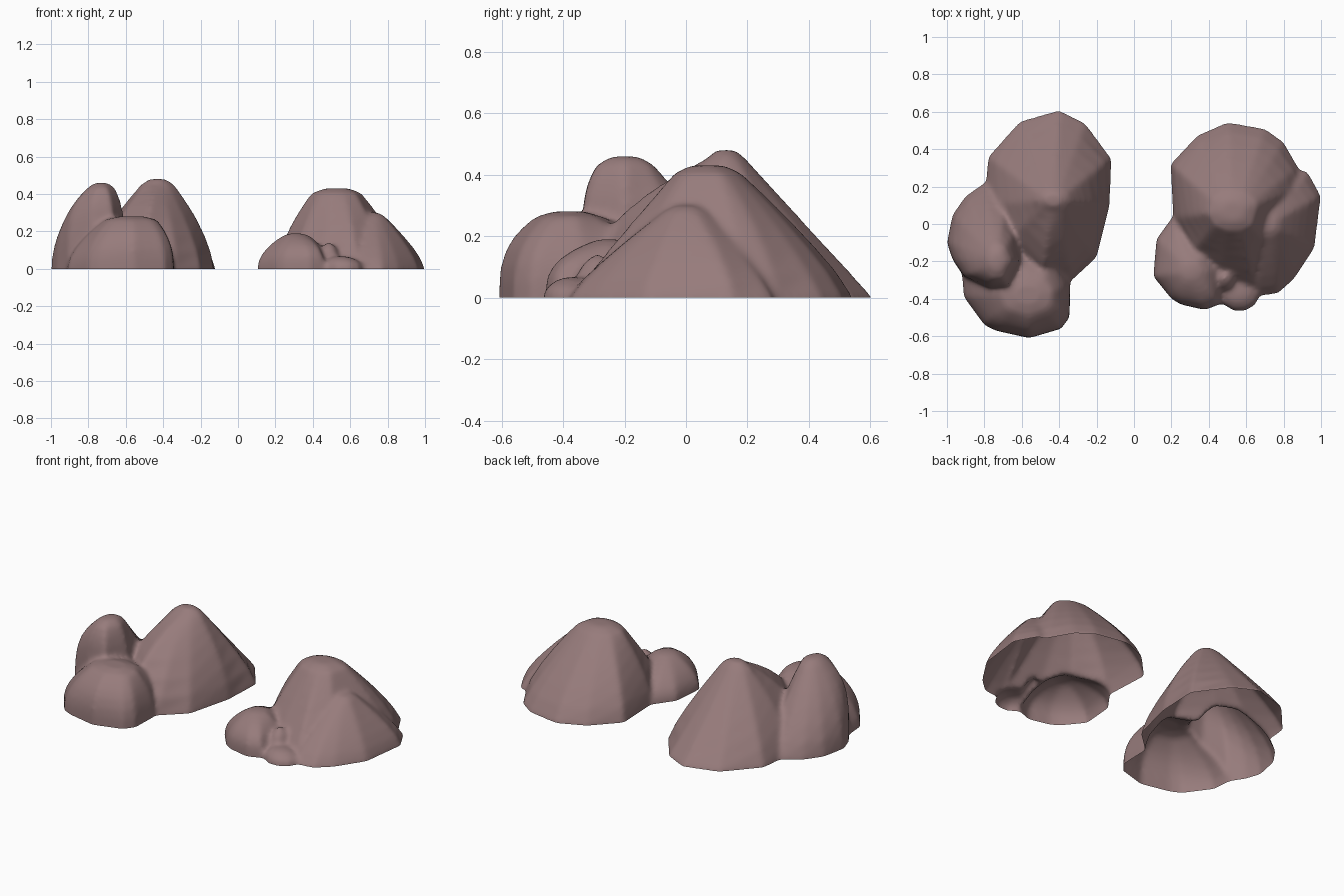
import bpy, bmesh, math
from mathutils import Vector

if "Cube" in bpy.data.objects:
    bpy.data.objects.remove(bpy.data.objects["Cube"])

LEVELS = (0, 0.2, 0.4, 0.6, 0.75, 0.87, 0.96, 1.0)


def mound(bm, outline, top, top_r):
    """Loft a base outline of (x, y, bulge) up to a small rounded elliptical summit."""
    cx, cy, cz = top
    rings = [[bm.verts.new((x, y, -0.12)) for x, y, b in outline]]
    ends = []
    for x, y, b in outline:
        a = math.atan2(y - cy, x - cx)
        ends.append(Vector((cx + top_r[0] * math.cos(a), cy + top_r[1] * math.sin(a))))
    for zf in LEVELS:
        ring = []
        for (x, y, b), end in zip(outline, ends):
            p = Vector((x, y)).lerp(end, zf ** b)
            ring.append(bm.verts.new((p.x, p.y, zf * cz * 0.94)))
        rings.append(ring)
    rings.append([bm.verts.new((cx + (e.x - cx) * 0.5, cy + (e.y - cy) * 0.5, cz)) for e in ends])
    n = len(outline)
    for lo, hi in zip(rings, rings[1:]):
        for i in range(n):
            j = (i + 1) % n
            bm.faces.new((lo[i], lo[j], hi[j], hi[i]))
    bm.faces.new(rings[-1])
    bm.faces.new(rings[0][::-1])


def oval(cx, cy, rx, ry, b, n=10):
    return [(cx + rx * math.cos(math.tau * i / n), cy + ry * math.sin(math.tau * i / n), b)
            for i in range(n)]


def rock(name, mounds):
    """Fuse mounds into one skin, soften the creases and cut it open at the ground."""
    bm = bmesh.new()
    for m in mounds:
        mound(bm, *m)
    bmesh.ops.recalc_face_normals(bm, faces=bm.faces)
    me = bpy.data.meshes.new(name)
    bm.to_mesh(me)
    bm.free()
    ob = bpy.data.objects.new(name, me)
    bpy.context.collection.objects.link(ob)
    rm = ob.modifiers.new("fuse", 'REMESH')
    rm.mode = 'VOXEL'
    rm.voxel_size = 0.014
    sm = ob.modifiers.new("soften", 'SMOOTH')
    sm.factor = 0.5
    sm.iterations = 10
    dg = bpy.context.evaluated_depsgraph_get()
    baked = bpy.data.meshes.new_from_object(ob.evaluated_get(dg))
    ob.modifiers.clear()
    bm = bmesh.new()
    bm.from_mesh(baked)
    bmesh.ops.bisect_plane(bm, geom=bm.verts[:] + bm.edges[:] + bm.faces[:],
                           plane_co=(0, 0, 0), plane_no=(0, 0, 1), clear_inner=True)
    for f in bm.faces:
        f.smooth = True
    bm.to_mesh(baked)
    bm.free()
    ob.data = baked
    mat = bpy.data.materials.get("stone") or bpy.data.materials.new("stone")
    mat.diffuse_color = (0.31, 0.20, 0.20, 1)
    mat.use_nodes = True
    mat.node_tree.nodes["Principled BSDF"].inputs["Base Color"].default_value = mat.diffuse_color
    baked.materials.clear()
    baked.materials.append(mat)


# Left rock: tall hill, side knob, front boulder
rock("left_rock", [
    ([(-0.12, 0.35, 1.25), (-0.26, 0.54, 1.0), (-0.40, 0.61, 1.0), (-0.61, 0.55, 1.05),
      (-0.78, 0.36, 1.2), (-0.80, 0.1, 1.4), (-0.72, -0.15, 1.8), (-0.5, -0.33, 2.4),
      (-0.33, -0.30, 1.7), (-0.20, -0.18, 1.4), (-0.13, 0.1, 1.6)],
     (-0.43, 0.13, 0.48), (0.09, 0.065)),
    ([(-0.60, 0.0, 1.8), (-0.68, 0.2, 1.2), (-0.80, 0.22, 1.2), (-0.90, 0.15, 1.4),
      (-0.97, 0.05, 1.6), (-1.0, -0.1, 2.0), (-0.97, -0.19, 2.8), (-0.91, -0.28, 4.5),
      (-0.78, -0.34, 6), (-0.67, -0.34, 6), (-0.60, -0.2, 4)],
     (-0.73, -0.20, 0.46), (0.075, 0.095)),
    ([(-0.34, -0.33, 2.2), (-0.40, -0.15, 2.5), (-0.6, -0.05, 3), (-0.85, -0.15, 2.5),
      (-0.92, -0.27, 1.8), (-0.91, -0.39, 1.7), (-0.80, -0.54, 2.2), (-0.74, -0.57, 2.5),
      (-0.56, -0.61, 3.2), (-0.39, -0.56, 2.7), (-0.345, -0.50, 2.7)],
     (-0.57, -0.38, 0.28), (0.14, 0.11)),
])

# Right rock: broad hill, right shoulder, left boulder and two pebbles
rock("right_rock", [
    ([(0.90, 0.2, 1.4), (0.88, 0.3, 1.4), (0.80, 0.44, 1.2), (0.70, 0.51, 1.2),
      (0.50, 0.545, 1.2), (0.34, 0.475, 1.3), (0.195, 0.32, 1.5), (0.21, 0.03, 1.6),
      (0.28, -0.2, 1.2), (0.45, -0.33, 1.0), (0.65, -0.37, 1.1), (0.8, -0.2, 1.3)],
     (0.53, 0.07, 0.43), (0.14, 0.11)),
    ([(1.0, 0.15, 1.4), (0.93, 0.28, 1.2), (0.8, 0.3, 1.3), (0.6, 0.1, 1.5),
      (0.57, -0.25, 1.3), (0.65, -0.385, 1.2), (0.77, -0.375, 1.2), (0.86, -0.29, 1.25),
      (0.965, -0.13, 1.3)],
     (0.72, 0.0, 0.30), (0.07, 0.07)),
    ([(0.47, -0.25, 3), (0.42, -0.05, 2), (0.2, 0.03, 2), (0.12, -0.08, 2.1),
      (0.103, -0.28, 2.1), (0.20, -0.40, 2.4), (0.25, -0.43, 2.8), (0.38, -0.46, 3.2),
      (0.455, -0.43, 3.2)],
     (0.31, -0.25, 0.19), (0.07, 0.07)),
    (oval(0.49, -0.29, 0.055, 0.07, 4), (0.485, -0.29, 0.14), (0.025, 0.025)),
    (oval(0.565, -0.375, 0.107, 0.093, 2.5), (0.55, -0.37, 0.067), (0.05, 0.04)),
])
